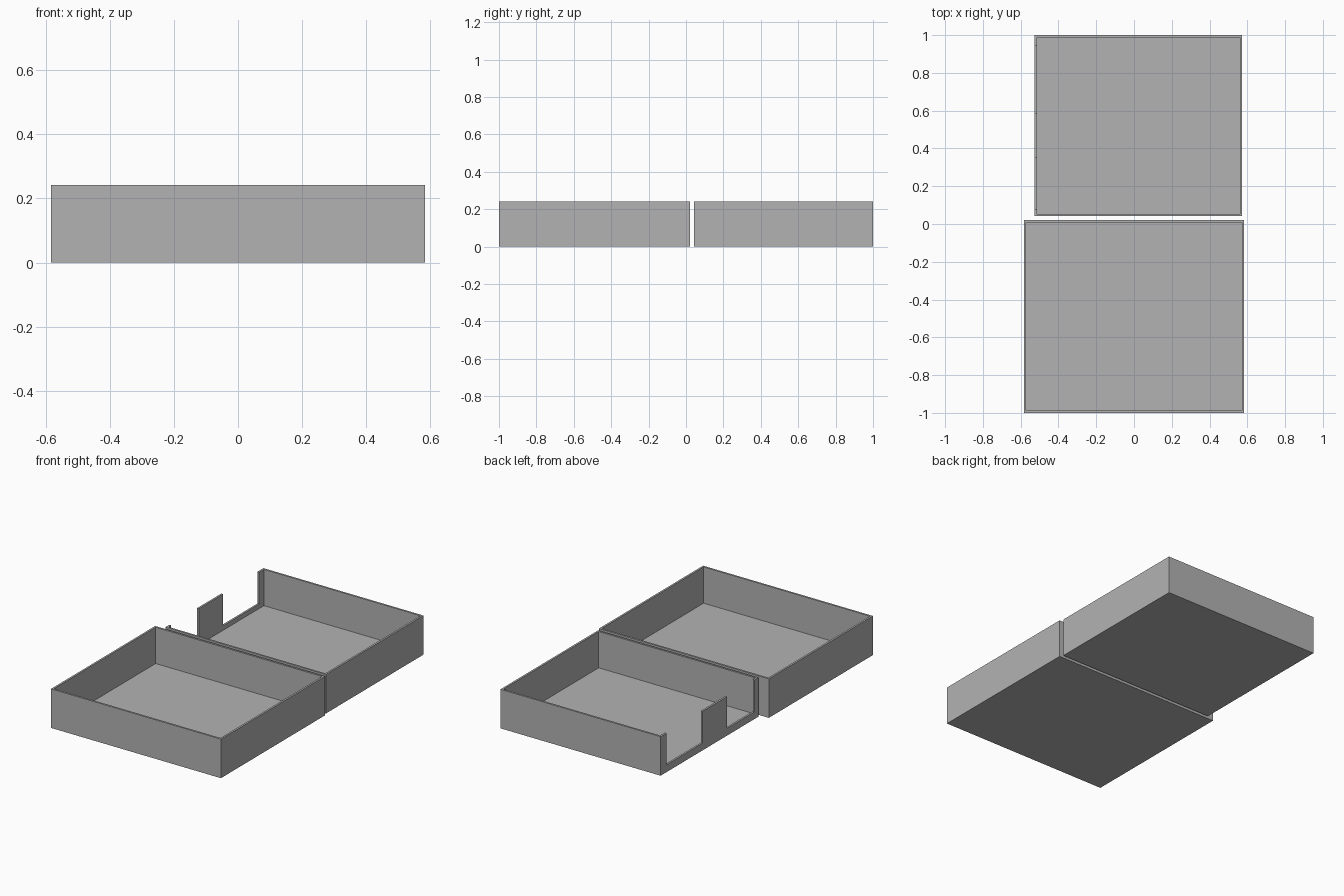
import bpy, bmesh
from mathutils import Vector

cube = bpy.data.objects.get("Cube")
if cube:
    bpy.data.objects.remove(cube, do_unlink=True)

HEIGHT = 0.242
WALL = 0.017
SILL = 0.045

grey = bpy.data.materials.new("plain grey")
grey.use_nodes = True
COLOUR = (0.45, 0.45, 0.45, 1)
grey.diffuse_color = COLOUR
grey.node_tree.nodes["Principled BSDF"].inputs["Base Color"].default_value = COLOUR


def block(name, low, high, hollow=False):
    """Box between two corners, optionally hollowed from the top."""
    low, high = Vector(low), Vector(high)
    bm = bmesh.new()
    bmesh.ops.create_cube(bm, size=1)
    for v in bm.verts:
        v.co = [a + (b - a) * (c + 0.5) for a, b, c in zip(low, high, v.co)]
    bm.normal_update()
    if hollow:
        top = max(bm.faces, key=lambda f: f.calc_center_median().z)
        bmesh.ops.inset_region(bm, faces=[top], thickness=WALL)
        # Push the inset face down to make the floor
        made = bmesh.ops.extrude_discrete_faces(bm, faces=[top])["faces"]
        for v in made[0].verts:
            v.co.z = low.z + WALL
        bmesh.ops.recalc_face_normals(bm, faces=bm.faces)
    mesh = bpy.data.meshes.new(name)
    bm.to_mesh(mesh)
    bm.free()
    mesh.materials.append(grey)
    obj = bpy.data.objects.new(name, mesh)
    bpy.context.collection.objects.link(obj)
    return obj


# Outer tray, closed on all four sides
block("outer_tray", (-0.583, -1, 0), (0.583, 0.021, HEIGHT), hollow=True)

# Inner tray, with two openings in one side wall
left = -0.526
inner = block("inner_tray", (left, 0.042, 0), (0.573, 1, HEIGHT), hollow=True)

for start, end in ((0.08, 0.35), (0.588, 0.942)):
    cutter = block("opening_cutter", (left - 0.05, start, SILL),
                   (left + WALL + 0.02, end, HEIGHT + 0.1))
    cutter.hide_render = True
    cut = inner.modifiers.new("opening", "BOOLEAN")
    cut.operation = "DIFFERENCE"
    cut.solver = "EXACT"
    cut.object = cutter
    bpy.context.view_layer.objects.active = inner
    bpy.ops.object.modifier_apply(modifier=cut.name)
    bpy.data.objects.remove(cutter, do_unlink=True)
